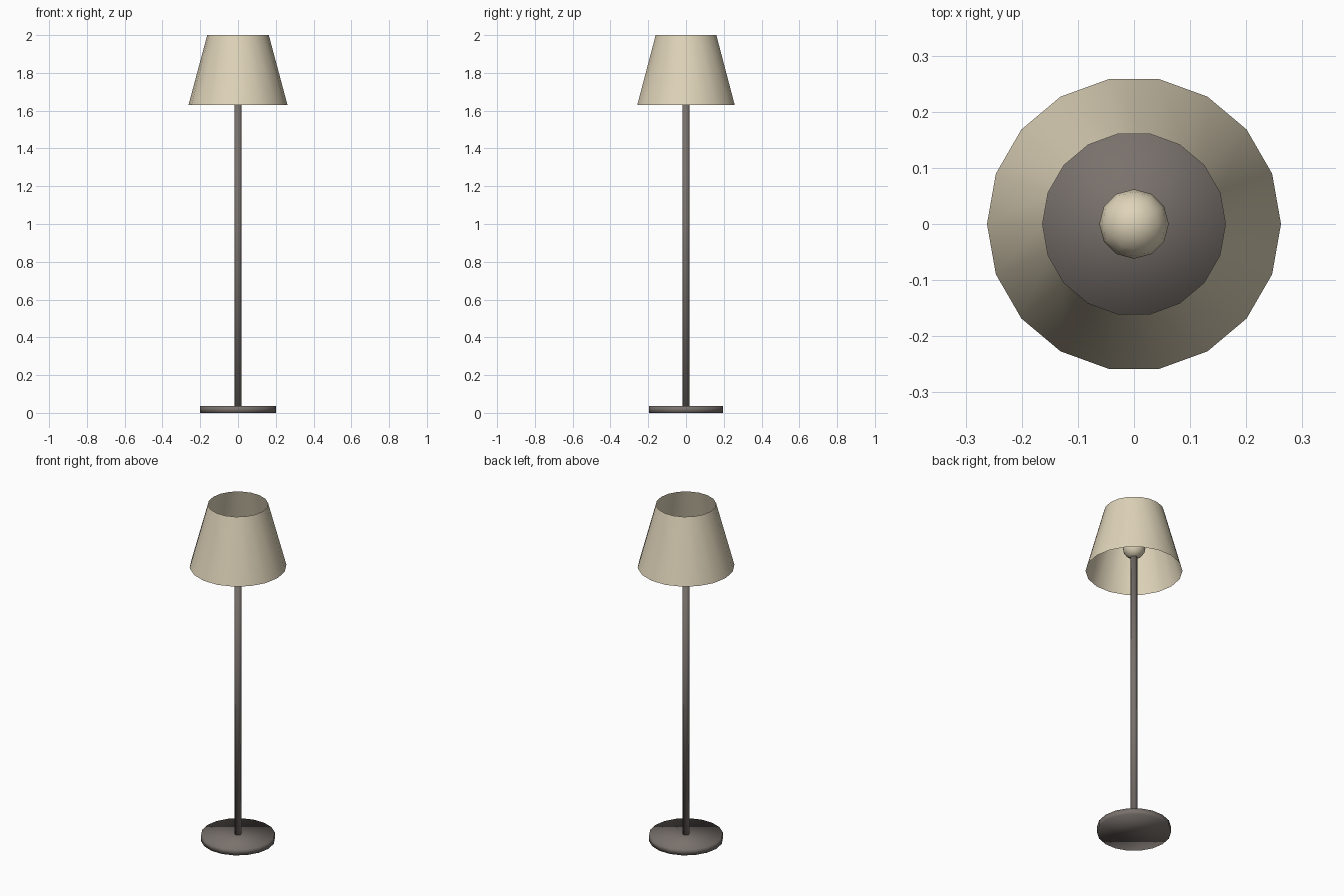
import bpy

cube = bpy.data.objects.get("Cube")
if cube:
    bpy.data.objects.remove(cube, do_unlink=True)


def make_material(name, rgb):
    mat = bpy.data.materials.new(name)
    mat.use_nodes = True
    color = (*rgb, 1.0)
    mat.diffuse_color = color
    mat.node_tree.nodes["Principled BSDF"].inputs["Base Color"].default_value = color
    return mat


def finish(name, mat):
    obj = bpy.context.object
    obj.name = obj.data.name = name
    obj.data.materials.append(mat)
    bpy.ops.object.shade_smooth()
    return obj


def tapered_tube(name, mat, sides, r_bottom, r_top, z_bottom, z_top, caps="NGON"):
    """Upright round part whose first corner lies on +x."""
    bpy.ops.mesh.primitive_cone_add(
        vertices=sides, radius1=r_bottom, radius2=r_top, depth=z_top - z_bottom,
        end_fill_type=caps, location=(0, 0, (z_bottom + z_top) / 2),
        rotation=(0, 0, -1.5707963))
    return finish(name, mat)


metal = make_material("dark warm grey metal", (0.19, 0.165, 0.15))
fabric = make_material("cream fabric", (0.74, 0.66, 0.49))

# Weighted foot and slender pole
tapered_tube("base", metal, 18, 0.2, 0.2, 0.0, 0.036)
tapered_tube("pole", metal, 12, 0.018, 0.018, 0.03, 1.72)

# Open shade, a single thin wall
tapered_tube("lampshade", fabric, 18, 0.262, 0.163, 1.63, 2.0, caps="NOTHING")

# Bulb resting on the pole
bpy.ops.mesh.primitive_uv_sphere_add(segments=12, ring_count=8, radius=0.062,
                                     location=(0, 0, 1.773))
finish("bulb", fabric)
